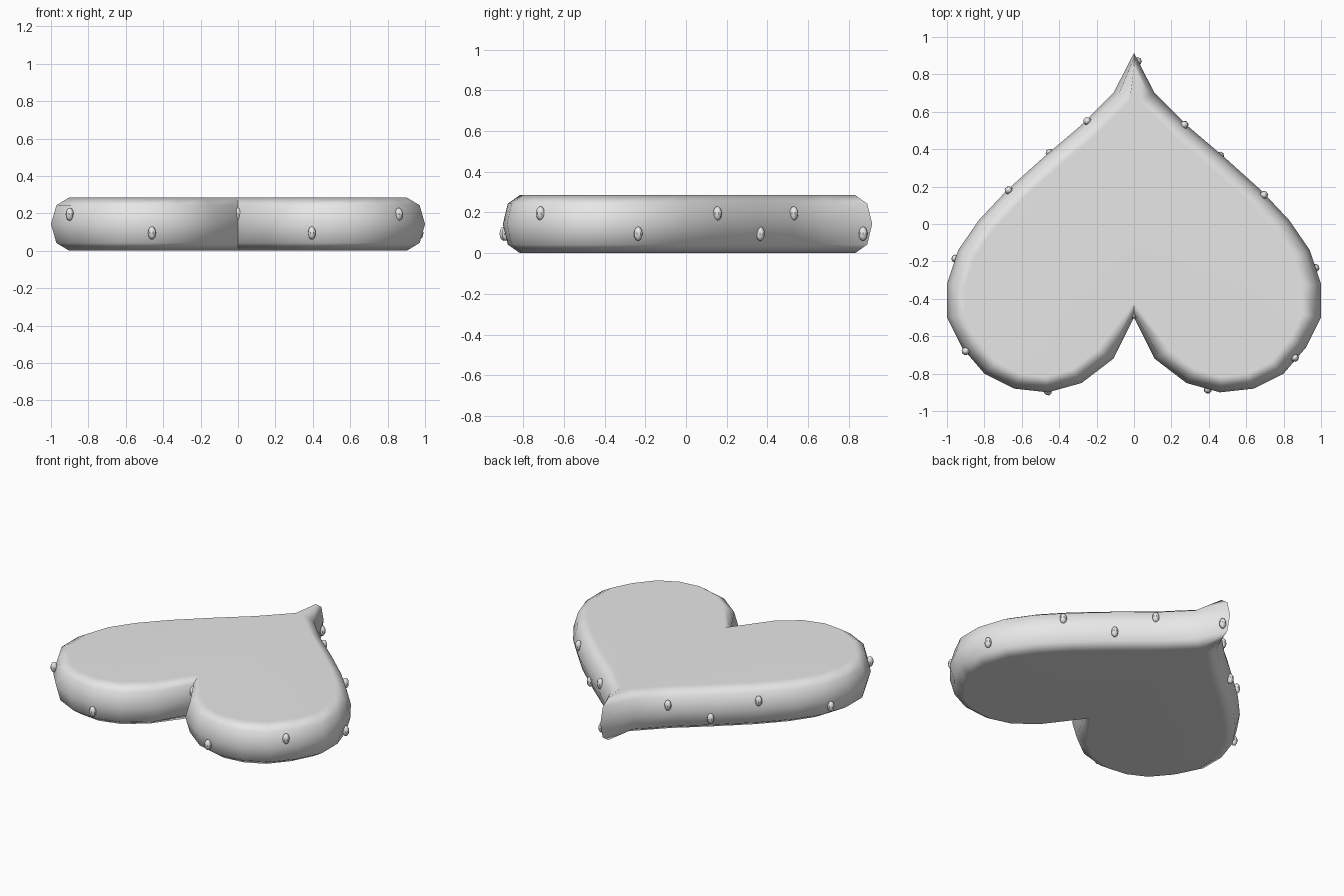
import bpy, bmesh, math
from mathutils import Vector

cube = bpy.data.objects.get("Cube")
if cube:
    bpy.data.objects.remove(cube, do_unlink=True)

grey = bpy.data.materials.new("light_grey")
grey.use_nodes = True
grey.diffuse_color = (0.8, 0.8, 0.8, 1)
grey.node_tree.nodes["Principled BSDF"].inputs["Base Color"].default_value = (0.8, 0.8, 0.8, 1)

HEIGHT, INSET, STRETCH = 0.285, 0.1, 0.84


def add_object(name, bm):
    mesh = bpy.data.meshes.new(name)
    bm.to_mesh(mesh)
    bm.free()
    mesh.materials.append(grey)
    obj = bpy.data.objects.new(name, mesh)
    bpy.context.collection.objects.link(obj)
    return obj


def smooth(obj, angle):
    bpy.ops.object.select_all(action='DESELECT')
    obj.select_set(True)
    bpy.context.view_layer.objects.active = obj
    bpy.ops.object.shade_smooth_by_angle(angle=math.radians(angle))


# Heart outline: half from notch to tip, then mirrored
half = [(0, -0.5), (0.11, -0.72), (0.28, -0.85), (0.46, -0.9), (0.64, -0.88),
        (0.8, -0.8), (0.92, -0.66), (1, -0.5), (1, -0.32), (0.94, -0.14),
        (0.83, 0.02), (0.68, 0.18), (0.48, 0.36), (0.28, 0.53), (0.11, 0.7), (0, 0.915)]
outline = half + [(-x, y) for x, y in half[-2:0:-1]]
points = [Vector((x, y / STRETCH)) for x, y in outline]
count = len(points)


def inward(i):
    before = (points[i] - points[i - 1]).normalized()
    after = (points[(i + 1) % count] - points[i]).normalized()
    along = (before + after).normalized()
    return Vector((-along.y, along.x))


# Heart body: rounded rim in five rings, flat caps
bm = bmesh.new()
rings = []
for k in range(5):
    a = math.pi * (k / 4 - 0.5)
    depth = INSET * (1 - math.cos(a))
    z = HEIGHT / 2 * (1 + math.sin(a))
    ring = []
    for i, p in enumerate(points):
        q = p + inward(i) * depth
        ring.append(bm.verts.new((q.x, q.y * STRETCH, z)))
    rings.append(ring)
for low, high in zip(rings, rings[1:]):
    for i in range(count):
        j = (i + 1) % count
        bm.faces.new((low[i], low[j], high[j], high[i]))
bm.faces.new(rings[0][::-1])
bm.faces.new(rings[-1])
body = add_object("heart_body", bm)
smooth(body, 50)
weighted = body.modifiers.new("even_shading", 'WEIGHTED_NORMAL')
weighted.keep_sharp = True

# Small oval studs around the rim, alternating between two heights
studs = [(0, -0.485), (0.395, -0.885), (0.86, -0.715), (0.97, -0.235), (0.695, 0.155),
         (0.46, 0.365), (0.27, 0.53), (0.02, 0.87), (-0.25, 0.55), (-0.45, 0.38),
         (-0.67, 0.18), (-0.955, -0.185), (-0.9, -0.68), (-0.46, -0.895)]
heights = [0.195, 0.095, 0.195, 0.095, 0.195, 0.095, 0.195] * 1
heights += [0.095, 0.195, 0.095, 0.195, 0.095, 0.195, 0.095]
for n, ((x, y), z) in enumerate(zip(studs, heights)):
    bm = bmesh.new()
    bmesh.ops.create_uvsphere(bm, u_segments=8, v_segments=6, radius=1)
    bmesh.ops.scale(bm, vec=(0.022, 0.022, 0.035), verts=bm.verts)
    stud = add_object(f"rim_stud_{n + 1}", bm)
    stud.location = (x, y, z)
    stud.rotation_euler.z = math.atan2(y, x)
    smooth(stud, 40)
